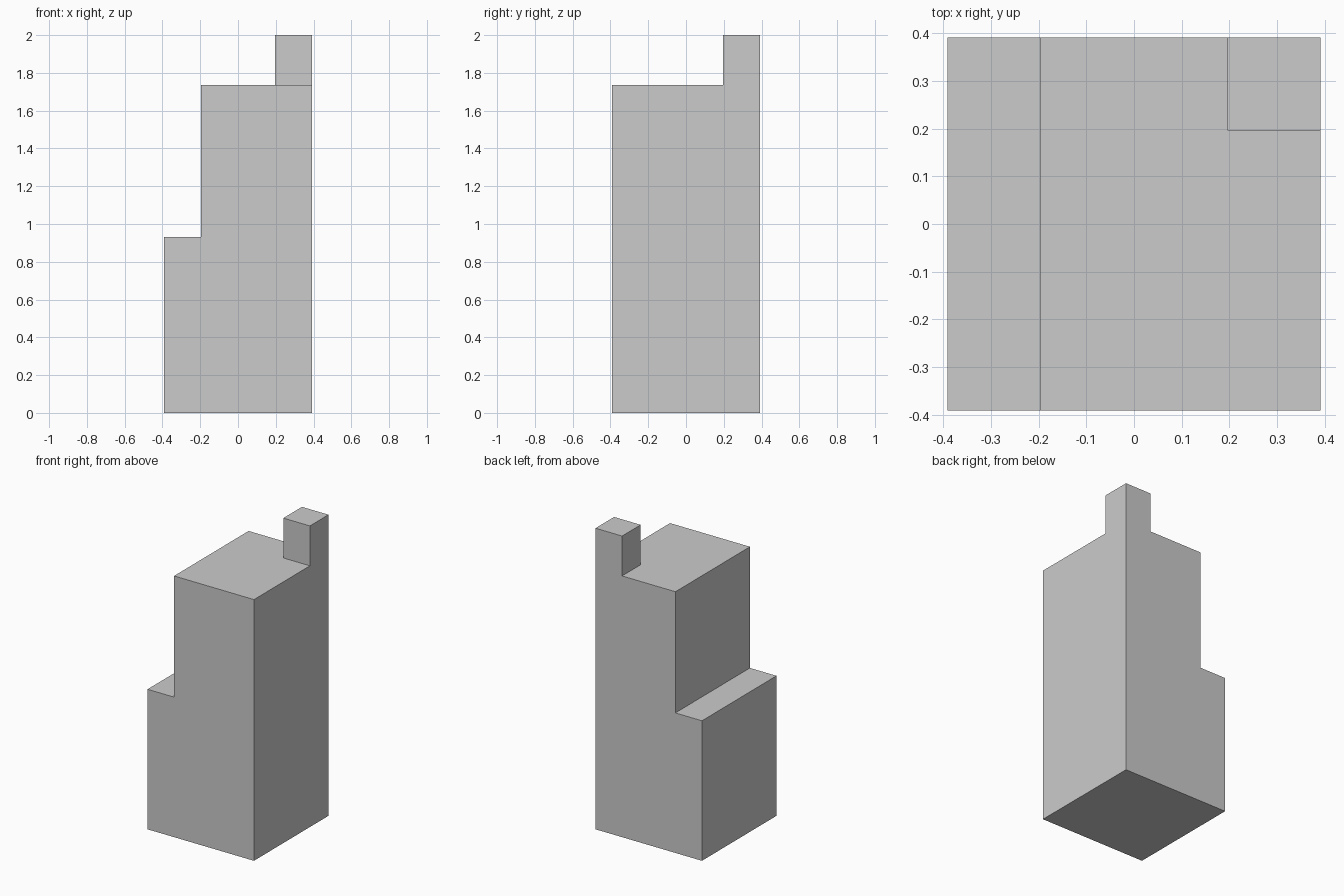
import bpy, bmesh, math
from mathutils import Matrix, Vector

if "Cube" in bpy.data.objects:
    bpy.data.objects.remove(bpy.data.objects["Cube"])

HALF = 0.391      # half width of the square footprint
STEP = 0.196      # where the ledge and the corner turret begin
LOW, MAIN, TOP = 0.93, 1.735, 2.0


def raise_faces(bm, z, new_z, inside):
    """Extrude the upward faces at height z whose centre passes the test."""
    faces = [f for f in bm.faces
             if abs(f.calc_center_median().z - z) < 1e-4
             and abs(f.normal.z) > 0.9 and inside(f.calc_center_median())]
    out = bmesh.ops.extrude_face_region(bm, geom=faces)
    verts = [g for g in out["geom"] if isinstance(g, bmesh.types.BMVert)]
    bmesh.ops.translate(bm, verts=verts, vec=(0, 0, new_z - z))
    bm.normal_update()


# Lower block on the full footprint
bm = bmesh.new()
bmesh.ops.create_cube(bm, size=1, matrix=Matrix.Translation((0, 0, LOW / 2))
                      @ Matrix.Diagonal((2 * HALF, 2 * HALF, LOW, 1)))

# Cut lines for the side ledge and the corner turret
for co, no in (((-STEP, 0, 0), (1, 0, 0)), ((STEP, 0, 0), (1, 0, 0)),
               ((0, STEP, 0), (0, 1, 0))):
    bmesh.ops.bisect_plane(bm, geom=bm.verts[:] + bm.edges[:] + bm.faces[:],
                           plane_co=Vector(co), plane_no=Vector(no))
bm.normal_update()

# Main block beside the ledge, then the turret at the back right corner
raise_faces(bm, LOW, MAIN, lambda c: c.x > -STEP)
raise_faces(bm, MAIN, TOP, lambda c: c.x > STEP and c.y > STEP)

# Merge coplanar faces into clean flat walls
bmesh.ops.dissolve_limit(bm, angle_limit=math.radians(1),
                         verts=bm.verts[:], edges=bm.edges[:])
bmesh.ops.recalc_face_normals(bm, faces=bm.faces[:])

mesh = bpy.data.meshes.new("stepped_tower")
bm.to_mesh(mesh)
bm.free()
bpy.context.collection.objects.link(bpy.data.objects.new("stepped_tower", mesh))
